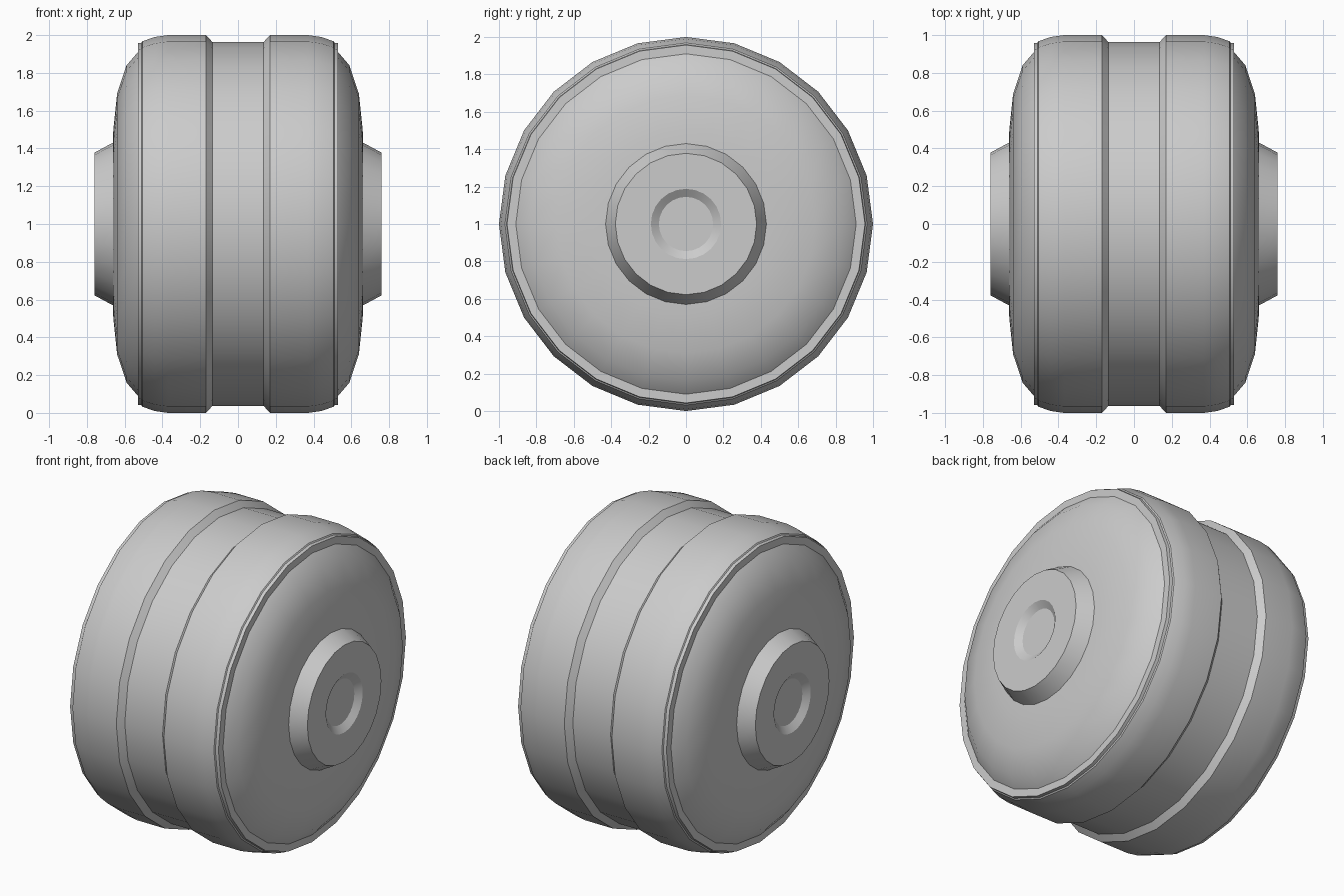
import bpy, bmesh, math

cube = bpy.data.objects.get("Cube")
if cube:
    bpy.data.objects.remove(cube)

SIDES = 24

grey = bpy.data.materials.new("plain grey")
grey.use_nodes = True
colour = (0.6, 0.6, 0.6, 1)
grey.diffuse_color = colour
grey.node_tree.nodes["Principled BSDF"].inputs["Base Color"].default_value = colour


def lathe(name, half, closed_ends):
    """Revolve a (x, radius) half profile, mirrored in x, around the x axis."""
    profile = [(-x, r) for x, r in reversed(half)] + half
    bm = bmesh.new()
    rings = []
    for x, r in profile:
        angles = [2 * math.pi * i / SIDES for i in range(SIDES)]
        rings.append([bm.verts.new((x, r * math.sin(a), 1 + r * math.cos(a))) for a in angles])
    for a, b in zip(rings, rings[1:]):
        for i in range(SIDES):
            j = (i + 1) % SIDES
            bm.faces.new((a[i], a[j], b[j], b[i]))
    if closed_ends:
        bm.faces.new(rings[0])
        bm.faces.new(rings[-1])
    bmesh.ops.recalc_face_normals(bm, faces=bm.faces)
    mesh = bpy.data.meshes.new(name)
    bm.to_mesh(mesh)
    bm.free()
    mesh.materials.append(grey)
    obj = bpy.data.objects.new(name, mesh)
    bpy.context.collection.objects.link(obj)
    bpy.ops.object.select_all(action='DESELECT')
    obj.select_set(True)
    bpy.context.view_layer.objects.active = obj
    bpy.ops.object.shade_smooth_by_angle(angle=math.radians(30))
    return obj


# Grooved tyre, shoulder lip, domed sidewall, hub and dished hub centre
groove = [(0.135, 0.963), (0.17, 1.0)]
shoulder = [(0.37, 1.0), (0.44, 0.99), (0.505, 0.968)]
lip = [(0.51, 0.96), (0.53, 0.957), (0.53, 0.91)]
dome = [(0.59, 0.84), (0.64, 0.69), (0.66, 0.5), (0.663, 0.43)]
hub = [(0.76, 0.378), (0.76, 0.188), (0.73, 0.145)]
lathe("wheel", groove + shoulder + lip + dome + hub, True)
